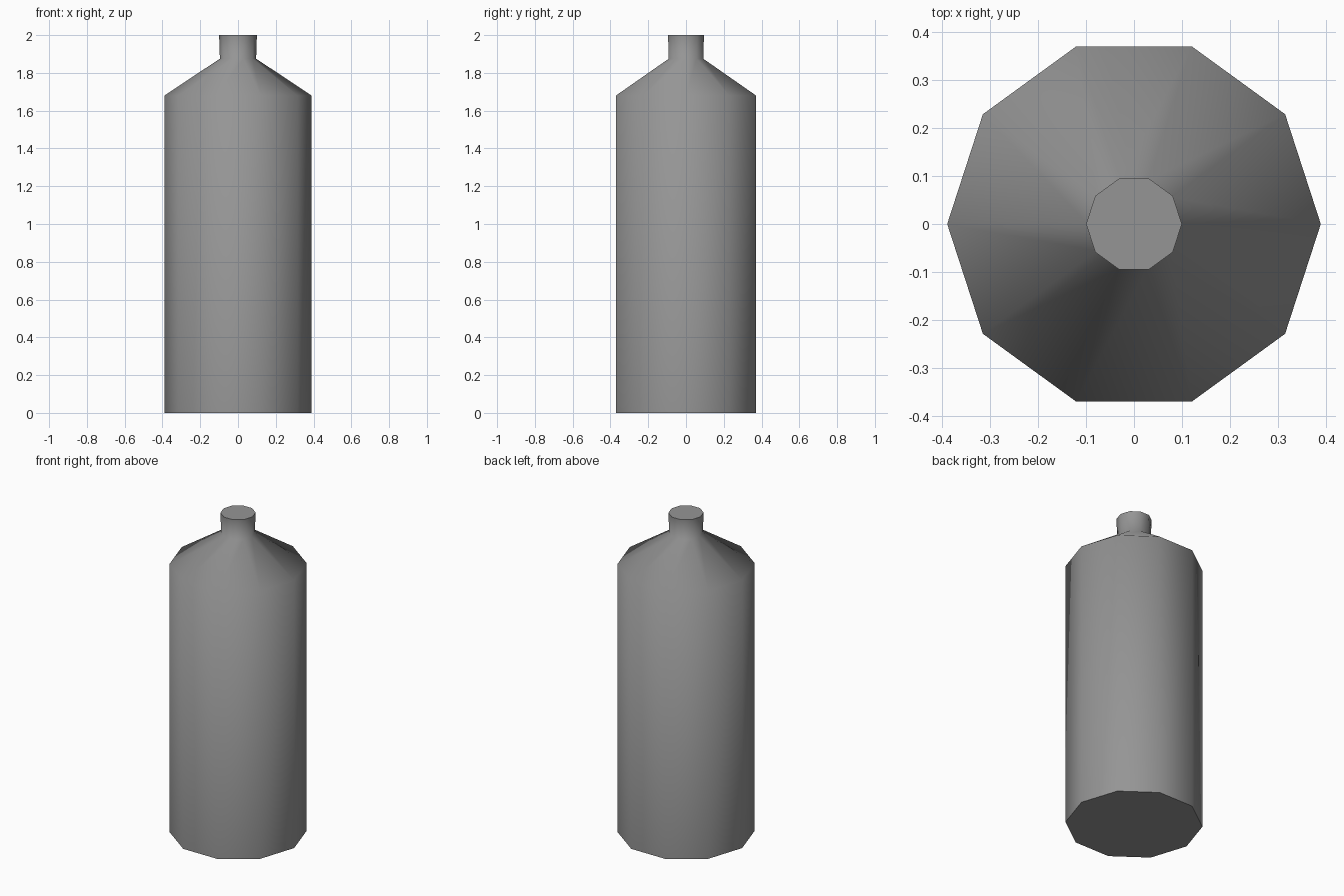
import bpy
import bmesh
from math import cos, sin, pi, radians

cube = bpy.data.objects.get("Cube")
if cube:
    bpy.data.objects.remove(cube, do_unlink=True)

SIDES = 10
# Profile as (radius, height): base, shoulder, neck foot, neck top
PROFILE = [(0.39, 0), (0.39, 1.68), (0.096, 1.875), (0.1, 2)]


def make_material(name, colour):
    mat = bpy.data.materials.new(name)
    mat.use_nodes = True
    mat.diffuse_color = colour
    mat.node_tree.nodes["Principled BSDF"].inputs["Base Color"].default_value = colour
    return mat


def lathe(name, profile, mat):
    """Closed ten-sided solid swept around the z axis."""
    bm = bmesh.new()
    rings = [[bm.verts.new((r * cos(2 * pi * i / SIDES), r * sin(2 * pi * i / SIDES), z))
              for i in range(SIDES)] for r, z in profile]
    for low, high in zip(rings, rings[1:]):
        for i in range(SIDES):
            j = (i + 1) % SIDES
            bm.faces.new((low[i], low[j], high[j], high[i]))
    bm.faces.new(rings[0][::-1])
    bm.faces.new(rings[-1])
    mesh = bpy.data.meshes.new(name)
    bm.to_mesh(mesh)
    bm.free()
    mesh.materials.append(mat)
    obj = bpy.data.objects.new(name, mesh)
    bpy.context.collection.objects.link(obj)
    return obj


# Bottle: body, sloping shoulder and short neck in one skin
bottle = lathe("bottle", PROFILE, make_material("mid grey", (0.3, 0.3, 0.3, 1)))

# Smooth sides and shoulder, crisp rims at the base and neck top
bpy.ops.object.select_all(action="DESELECT")
bottle.select_set(True)
bpy.context.view_layer.objects.active = bottle
bpy.ops.object.shade_smooth_by_angle(angle=radians(70))
